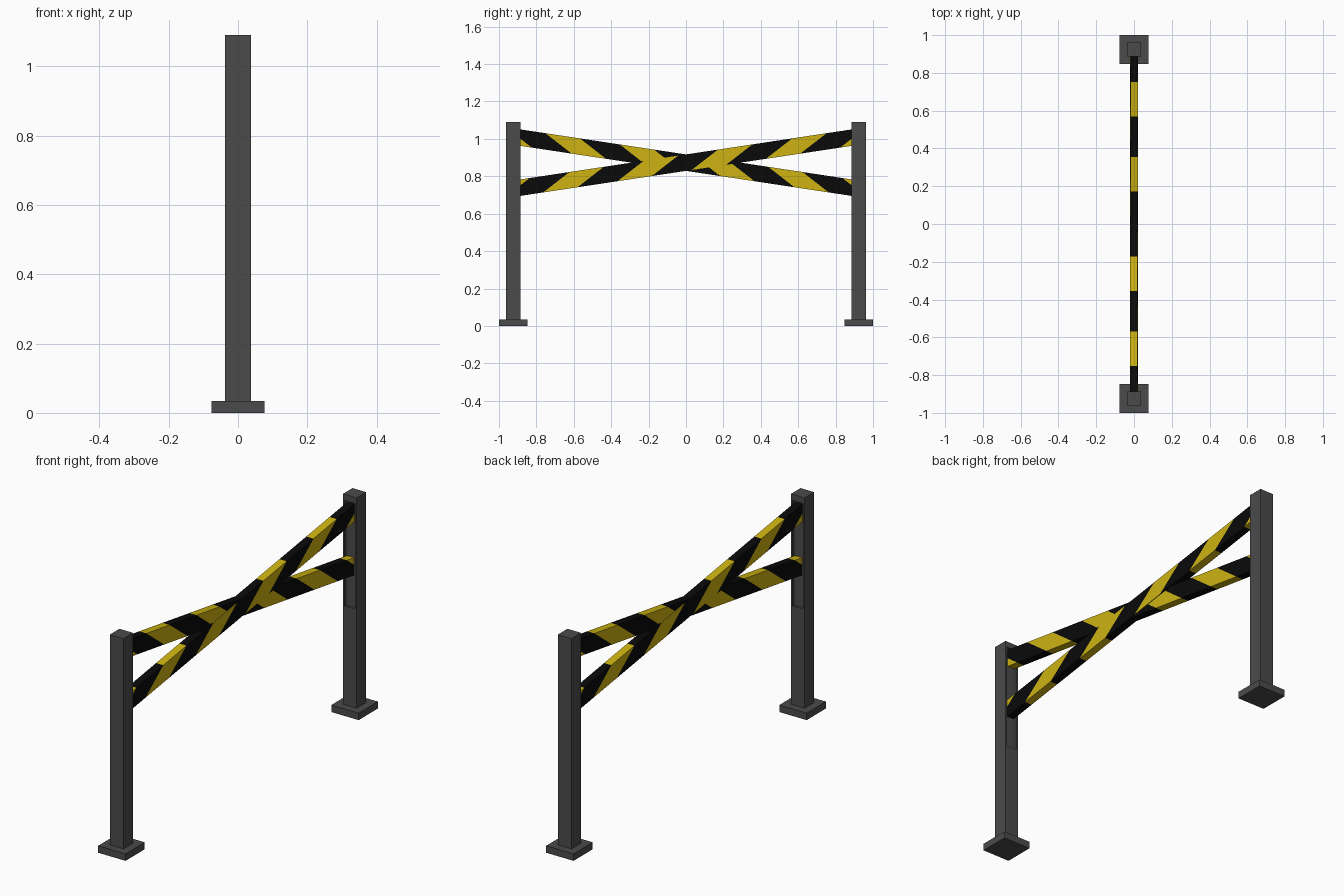
import bpy, bmesh
from mathutils import Vector

if "Cube" in bpy.data.objects:
    bpy.data.objects.remove(bpy.data.objects["Cube"])


def material(name, rgb):
    m = bpy.data.materials.new(name)
    m.diffuse_color = (*rgb, 1)
    m.use_nodes = True
    m.node_tree.nodes["Principled BSDF"].inputs["Base Color"].default_value = m.diffuse_color
    return m


GREY = material("dark grey", (0.07, 0.07, 0.07))
YELLOW = material("warning yellow", (0.61, 0.45, 0.006))
BLACK = material("black", (0.003, 0.003, 0.003))


def box(lo, hi):
    bm = bmesh.new()
    bmesh.ops.create_cube(bm, size=1)
    lo, hi = Vector(lo), Vector(hi)
    for v in bm.verts:
        v.co = Vector(lo[i] + (v.co[i] + 0.5) * (hi[i] - lo[i]) for i in range(3))
    return bm


def cut(bm, co, no):
    bmesh.ops.bisect_plane(bm, geom=bm.verts[:] + bm.edges[:] + bm.faces[:],
                           plane_co=co, plane_no=no)


def finish(bm, name, mats):
    me = bpy.data.meshes.new(name)
    bmesh.ops.recalc_face_normals(bm, faces=bm.faces)
    bm.to_mesh(me)
    bm.free()
    for m in mats:
        me.materials.append(m)
    ob = bpy.data.objects.new(name, me)
    bpy.context.collection.objects.link(ob)
    return ob


def post(label, s):
    # foot plate
    c = s * 0.924
    finish(box((-0.076, c - 0.076, 0), (0.076, c + 0.076, 0.035)), label + "_foot", [GREY])
    # square post with a shallow slot in its inner face
    bm = box((-0.038, c - 0.038, 0.035), (0.038, c + 0.038, 1.09))
    for x in (-0.028, 0.028):
        cut(bm, (x, 0, 0), (1, 0, 0))
    for z in (0.53, 1.06):
        cut(bm, (0, 0, z), (0, 0, 1))
    slot = [f for f in bm.faces if f.normal.y * s < -0.9
            and abs(f.calc_center_median().x) < 0.01
            and 0.53 < f.calc_center_median().z < 1.06]
    bmesh.ops.inset_region(bm, faces=slot, thickness=0.0003, depth=-0.01)
    finish(bm, label + "_post", [GREY])


def beam(name, s, x):
    # straight bar, cut along slanted stripe edges, then sheared to its slope
    h, lean, period, width, start = 0.044, 1.6, 0.397, 0.184, 0.171
    bm = box((x - 0.02, -0.894, -h), (x + 0.02, 0.894, h))
    for k in range(-4, 4):
        for c in (start + k * period, start + k * period + width):
            cut(bm, (0, s * c, h), (0, s, -lean))
    for f in bm.faces:
        p = f.calc_center_median()
        phase = (s * p.y - lean * (p.z - h) - start) % period
        f.material_index = 0 if phase < width else 1
    # each bar end takes the colour of the neighbouring stripes
    for v in bm.verts:
        v.co.z += 0.873 + s * 0.151 * v.co.y
    finish(bm, name, [YELLOW, BLACK])


for label, s in (("near", -1), ("far", 1)):
    post(label, s)
beam("rising_beam", 1, 0.0015)
beam("falling_beam", -1, -0.0015)
